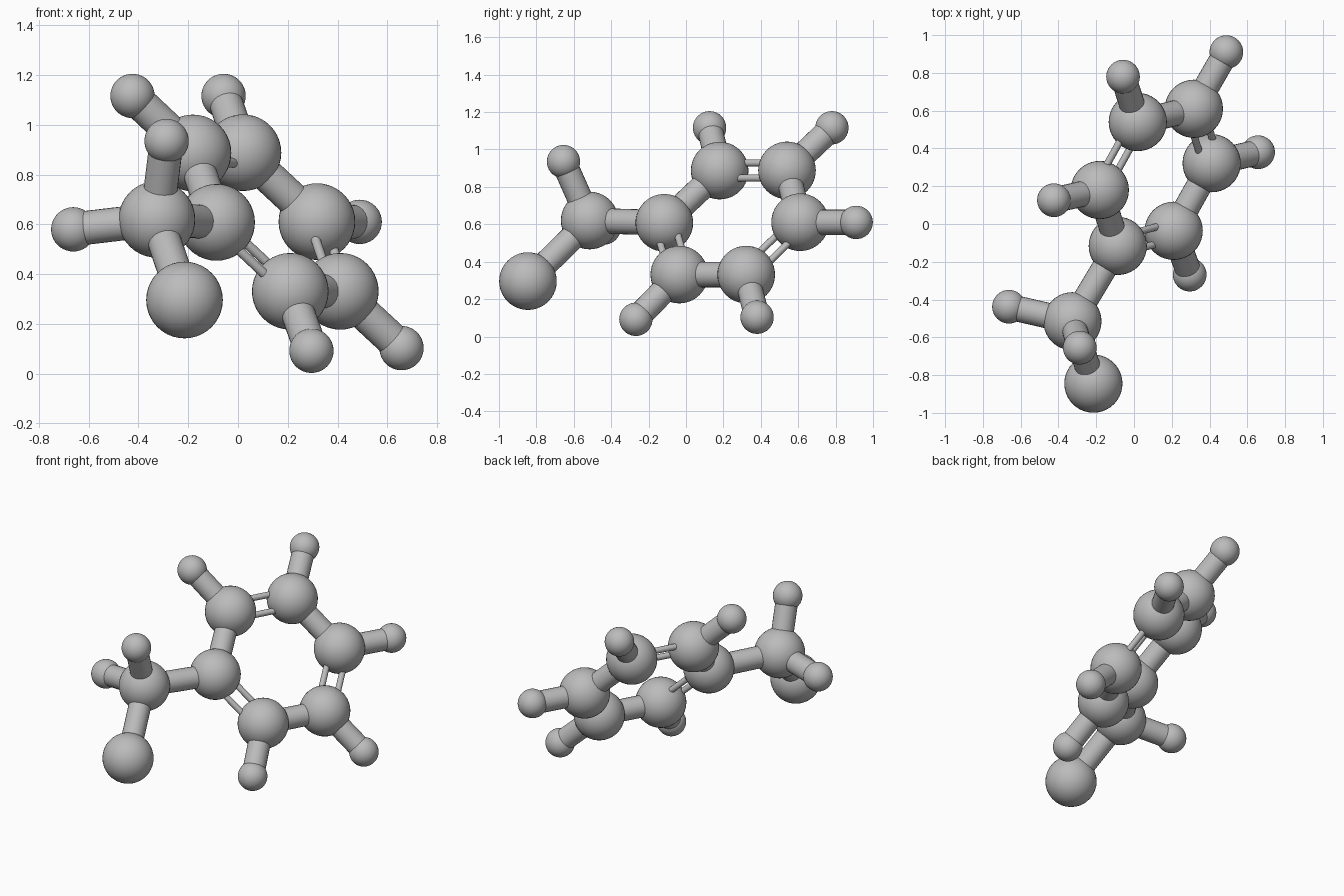
import bpy
from mathutils import Vector

if "Cube" in bpy.data.objects:
    bpy.data.objects.remove(bpy.data.objects["Cube"])

BIG, SMALL = 0.154, 0.089        # ball radii
ROD, THIN = 0.068, 0.019         # single and double rod radii
GAP = 0.052                      # half spacing of double rods

grey = bpy.data.materials.new("grey")
grey.diffuse_color = (0.5, 0.5, 0.5, 1)
grey.use_nodes = True
grey.node_tree.nodes["Principled BSDF"].inputs["Base Color"].default_value = grey.diffuse_color


def finish(name):
    ob = bpy.context.object
    ob.name = name
    ob.data.materials.append(grey)
    bpy.ops.object.shade_smooth_by_angle()
    return ob


def ball(name, pos, radius):
    bpy.ops.mesh.primitive_uv_sphere_add(segments=40, ring_count=20, radius=radius, location=pos)
    finish(name)


def rod(name, a, b, radius=ROD, offset=Vector()):
    d = b - a
    bpy.ops.mesh.primitive_cylinder_add(
        vertices=24, radius=radius, depth=d.length, location=(a + b) / 2 + offset,
        rotation=d.to_track_quat('Z', 'Y').to_euler())
    finish(name)


# Ring of six large balls, each with its outer small ball (none on the first)
ring = [Vector(p) for p in (
    (-0.086, -0.116, 0.608), (0.210, -0.036, 0.331), (0.411, 0.322, 0.331),
    (0.317, 0.610, 0.611), (0.020, 0.540, 0.888), (-0.181, 0.180, 0.887))]
outer = [None] + [Vector(p) for p in (
    (0.295, -0.268, 0.092), (0.657, 0.380, 0.103), (0.489, 0.910, 0.610),
    (-0.058, 0.780, 1.116), (-0.424, 0.126, 1.116))]
center = sum(ring, Vector()) / 6

for i, p in enumerate(ring):
    q = ring[(i + 1) % 6]
    ball(f"ring_ball_{i + 1}", p, BIG)
    if i % 2 == 0:               # paired thin rods lying in the ring plane
        side = ((p + q) / 2 - center).normalized() * GAP
        rod(f"double_rod_outer_{i + 1}", p, q, THIN, side)
        rod(f"double_rod_inner_{i + 1}", p, q, THIN, -side)
    else:
        rod(f"ring_rod_{i + 1}", p, q)
    if outer[i]:
        ball(f"outer_ball_{i + 1}", outer[i], SMALL)
        rod(f"outer_rod_{i + 1}", p, outer[i])

# Side branch: a joint ball carrying two small balls and one large end ball
joint = Vector((-0.326, -0.515, 0.620))
ball("branch_ball", joint, BIG)
rod("branch_rod", ring[0], joint)
for name, pos, radius in (
        ("branch_end", (-0.215, -0.845, 0.296), BIG),
        ("branch_top", (-0.287, -0.655, 0.935), SMALL),
        ("branch_side", (-0.662, -0.438, 0.580), SMALL)):
    ball(name + "_ball", pos, radius)
    rod(name + "_rod", joint, Vector(pos))
